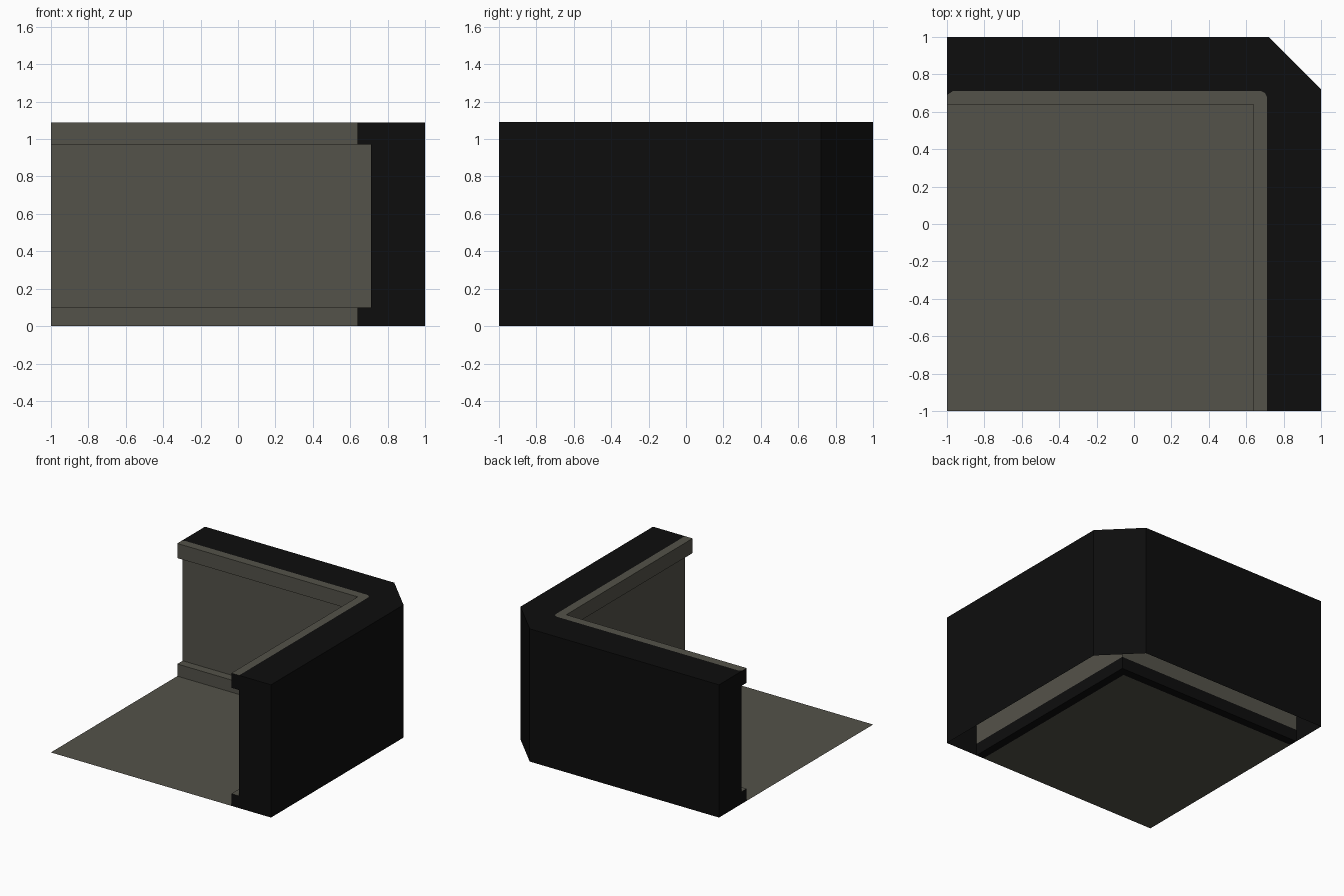
import bpy

if "Cube" in bpy.data.objects:
    bpy.data.objects.remove(bpy.data.objects["Cube"])

H = 1.09            # wall height
TRIM, WALL = 0.64, 0.71   # distance of trim face and recessed wall from centre


def material(name, rgb):
    m = bpy.data.materials.new(name)
    m.diffuse_color = (*rgb, 1)
    m.use_nodes = True
    m.node_tree.nodes["Principled BSDF"].inputs["Base Color"].default_value = m.diffuse_color
    return m


stone = material("stone grey", (0.088, 0.085, 0.067))
black = material("black", (0.004, 0.004, 0.004))


def make(name, faces, mat):
    """Object from a list of faces, each a list of points."""
    verts, polys, index = [], [], {}
    for face in faces:
        ids = []
        for p in face:
            p = tuple(round(c, 5) for c in p)
            if p not in index:
                index[p] = len(verts)
                verts.append(p)
            ids.append(index[p])
        polys.append(ids)
    me = bpy.data.meshes.new(name)
    me.from_pydata(verts, [], polys)
    me.materials.append(mat)
    ob = bpy.data.objects.new(name, me)
    bpy.context.collection.objects.link(ob)
    return ob


def path(d):
    """L-shaped path round the corner at distance d; the outer one is chamfered."""
    if d == 1:
        return [(1, -1), (1, 0.72), (0.72, 1), (-1, 1)]
    return [(d, -1), (d, d), (-1, d)]


def sweep(profile):
    """Sweep a (distance, height) profile along the L path."""
    faces = []
    for (d1, z1), (d2, z2) in zip(profile, profile[1:]):
        a, b = path(d1), path(d2)
        for i in range(len(a) - 1):
            faces.append([(*a[i], z1), (*b[i], z2), (*b[i + 1], z2), (*a[i + 1], z1)])
    return faces


# Floor sheet
make("floor", [[(-1, -1, 0), (TRIM, -1, 0), (TRIM, TRIM, 0), (-1, TRIM, 0)]], stone)

# Inner wall with skirting ledge and top cornice
inner = [(TRIM, 0), (TRIM, 0.1), (WALL, 0.1), (WALL, 0.97), (TRIM, 0.97), (TRIM, H)]
make("inner_wall", sweep(inner), stone)

# Hidden back and underside of the skirting
make("skirting_back", sweep([(WALL, 0.1), (WALL, 0), (TRIM, 0)]), black)

# Top surface: grey border with softened corners, black beyond it
edge = [(WALL, -1), (WALL, 0.68), (0.70, 0.70), (0.68, WALL), (-0.97, WALL), (-1, 0.69)]
border = edge + [(-1, TRIM), (TRIM, TRIM), (TRIM, -1)]
make("top_border", [[(x, y, H) for x, y in border]], stone)
make("top_cap", [[(x, y, H) for x, y in path(1) + edge[::-1]]], black)

# Outer wall, open underneath
make("outer_wall", sweep([(1, H), (1, 0)]), black)

# Cut ends of the two walls
section = inner + [(1, H), (1, 0)]
make("front_end", [[(d, -1, z) for d, z in section[::-1]]], black)
make("left_end", [[(-1, d, z) for d, z in section]], black)
